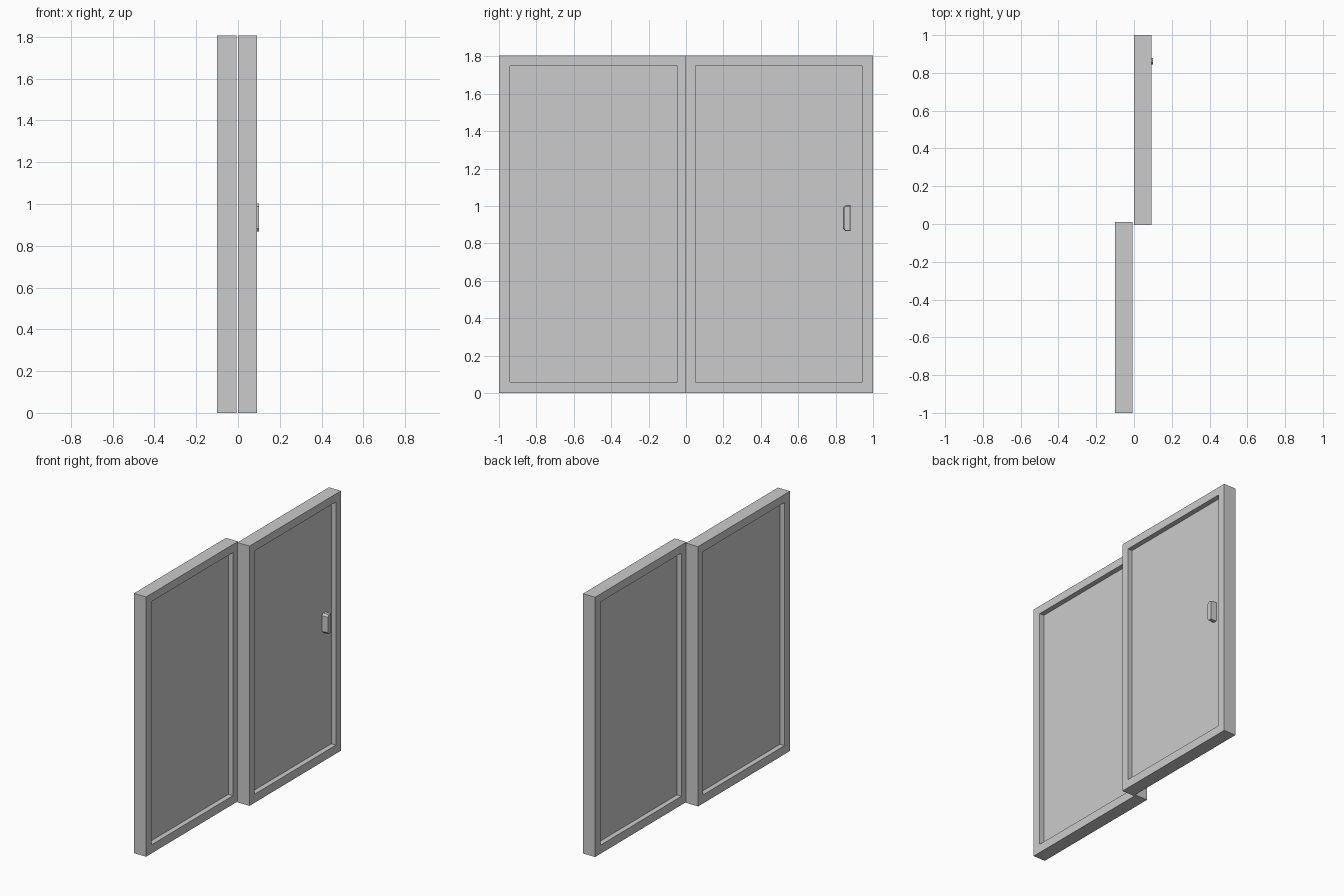
import bpy, bmesh

if "Cube" in bpy.data.objects:
    bpy.data.objects.remove(bpy.data.objects["Cube"])

H = 1.806


def finish(name, bm):
    bmesh.ops.recalc_face_normals(bm, faces=bm.faces)
    me = bpy.data.meshes.new(name)
    bm.to_mesh(me)
    bm.free()
    ob = bpy.data.objects.new(name, me)
    bpy.context.collection.objects.link(ob)
    return ob


def door(name, x0, x1, y0, y1, inner0, inner1, recess=0.035):
    # slab with a sunken pane on both broad sides
    def loop(bm, x, ya, yb, za, zb):
        return [bm.verts.new((x, y, z)) for y, z in ((ya, za), (yb, za), (yb, zb), (ya, zb))]

    bm = bmesh.new()
    loops = [loop(bm, x0 + recess, inner0, inner1, 0.06, 1.75),
             loop(bm, x0, inner0, inner1, 0.06, 1.75),
             loop(bm, x0, y0, y1, 0, H),
             loop(bm, x1, y0, y1, 0, H),
             loop(bm, x1, inner0, inner1, 0.06, 1.75),
             loop(bm, x1 - recess, inner0, inner1, 0.06, 1.75)]
    for a, b in zip(loops, loops[1:]):
        for i in range(4):
            j = (i + 1) % 4
            bm.faces.new((a[i], a[j], b[j], b[i]))
    bm.faces.new(loops[0])
    bm.faces.new(loops[-1])
    return finish(name, bm)


door("rear_sliding_door", -0.1, -0.007, -1.0, 0.01, -0.94, -0.046)
door("front_sliding_door", -0.001, 0.092, -0.005, 1.0, 0.05, 0.943)

# pull handle: chamfered outline extruded from the pane, slightly tapered
outline = [(0.880, 0.866), (0.880, 1.003), (0.854, 1.003), (0.842, 0.990),
           (0.842, 0.880), (0.854, 0.866)]
bm = bmesh.new()
base = [bm.verts.new((0.055, y, z)) for y, z in outline]
tip = [bm.verts.new((0.100, 0.861 + (y - 0.861) * 0.9, 0.9345 + (z - 0.9345) * 0.97))
       for y, z in outline]
for i in range(len(outline)):
    j = (i + 1) % len(outline)
    bm.faces.new((base[i], base[j], tip[j], tip[i]))
bm.faces.new(base)
bm.faces.new(tip)
finish("pull_handle", bm)
